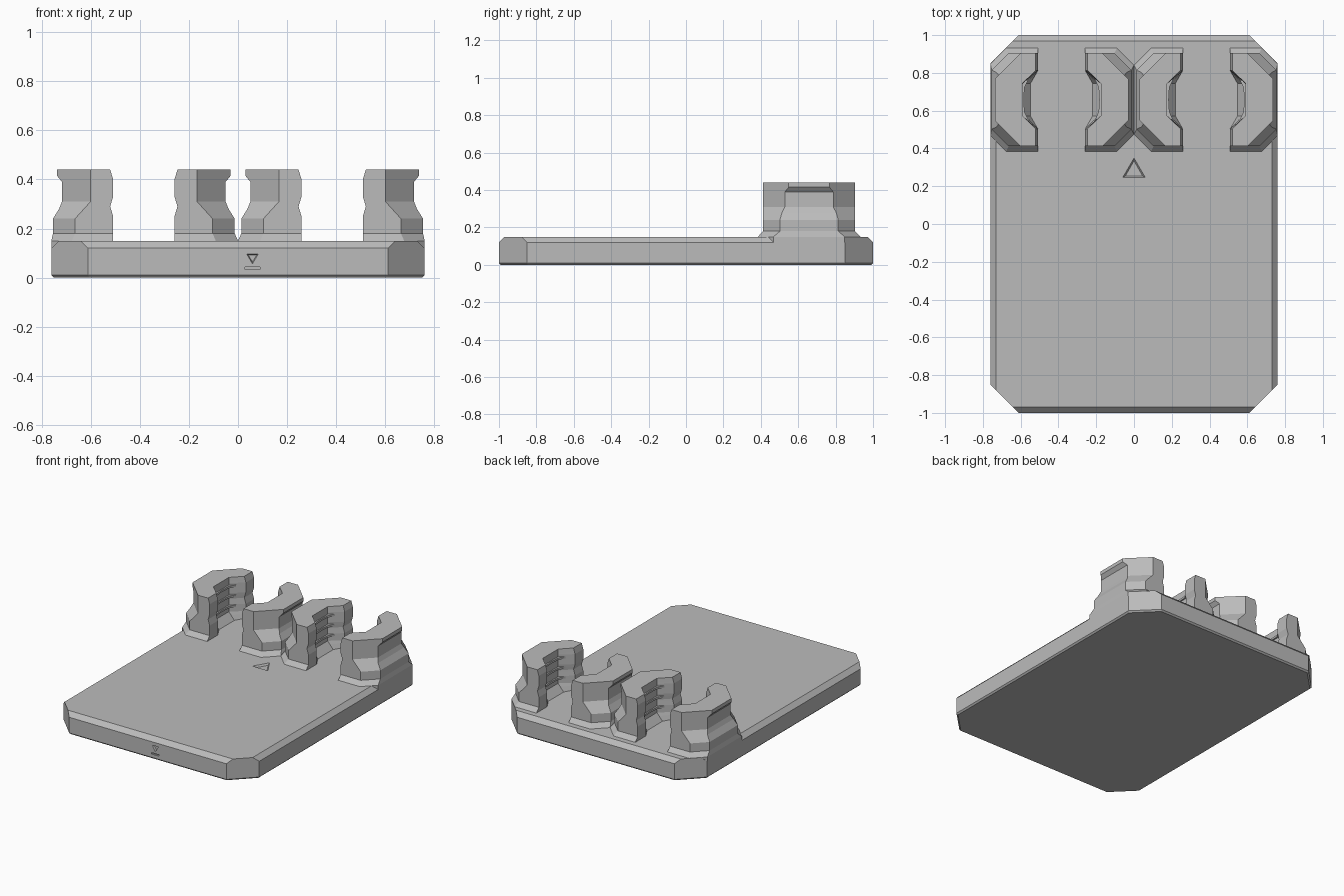
import bpy, bmesh

if "Cube" in bpy.data.objects:
    bpy.data.objects.remove(bpy.data.objects["Cube"])

grey = bpy.data.materials.new("grey plastic")
grey.diffuse_color = (0.5, 0.5, 0.5, 1)
grey.use_nodes = True
grey.node_tree.nodes["Principled BSDF"].inputs["Base Color"].default_value = grey.diffuse_color


def loft(name, rows):
    """Skin closed rings that share a point count, with capped ends."""
    bm = bmesh.new()
    rings = [[bm.verts.new(p) for p in row] for row in rows]
    n = len(rings[0])
    for a, b in zip(rings, rings[1:]):
        for i in range(n):
            j = (i + 1) % n
            bm.faces.new((a[i], a[j], b[j], b[i]))
    bm.faces.new(rings[0])
    bm.faces.new(rings[-1])
    bmesh.ops.recalc_face_normals(bm, faces=bm.faces)
    mesh = bpy.data.meshes.new(name)
    bm.to_mesh(mesh)
    bm.free()
    mesh.materials.append(grey)
    obj = bpy.data.objects.new(name, mesh)
    bpy.context.collection.objects.link(obj)
    return obj


def at(z, profile):
    """Read a piecewise linear profile of (height, offset) points."""
    if z <= profile[0][0]:
        return profile[0][1]
    for (z0, v0), (z1, v1) in zip(profile, profile[1:]):
        if z <= z1:
            return v0 + (v1 - v0) * (z - z0) / (z1 - z0)
    return profile[-1][1]


# Base plate: cut corners, bevelled upper edges, small lower chamfer
def plate_ring(z, inset, cut):
    x, y = 0.76 - inset, 1 - inset
    q = [(x, cut - x), (cut - y, y)]
    pts = q + [(-a, b) for a, b in q[::-1]]
    pts += [(-a, -b) for a, b in pts]
    return [(a, b, z) for a, b in pts]


base = loft("base_plate", [plate_ring(0, 0.01, 1.596), plate_ring(0.01, 0, 1.61),
                           plate_ring(0.12, 0, 1.61), plate_ring(0.15, 0.03, 1.61)])


# Engraved direction marks
def engrave(name, outer, inner, place):
    rows = [[place(a, b, d) for a, b in pts]
            for pts, d in ((outer, -0.002), (inner, 0.012))]
    cutter = loft(name, rows)
    cutter.hide_render = True
    cutter.display_type = 'WIRE'
    mod = base.modifiers.new(name, 'BOOLEAN')
    mod.operation = 'DIFFERENCE'
    mod.solver = 'EXACT'
    mod.object = cutter


engrave("top_arrow_cutter",
        [(-0.062, 0.245), (0.062, 0.245), (0, 0.352)],
        [(-0.046, 0.254), (0.046, 0.254), (0, 0.334)],
        lambda a, b, d: (a, b, 0.15 - d))
engrave("front_arrow_cutter",
        [(0.034, 0.097), (0.084, 0.097), (0.059, 0.055)],
        [(0.042, 0.092), (0.076, 0.092), (0.059, 0.064)],
        lambda a, b, d: (a, -1 + d, b))
bar = [(0.029, 0.033), (0.089, 0.033), (0.089, 0.043), (0.029, 0.043)]
engrave("front_bar_cutter", bar, bar, lambda a, b, d: (a, -1 + d, b))

# Clip jaw: offsets from the middle of a pair, by height
CENTRE_X, CENTRE_Y = 0.3835, 0.658
OUTER = [(0.18, 0.37), (0.24, 0.37), (0.28, 0.345), (0.31, 0.333),
         (0.39, 0.333), (0.415, 0.3535), (0.44, 0.3535)]
CHAMFER = [(0.15, 0.293), (0.18, 0.28), (0.24, 0.28), (0.31, 0.2165)]
LIP = [(0.25, 0.125), (0.29, 0.137), (0.33, 0.125), (0.40, 0.125), (0.44, 0.137)]
POCKET = [(0.15, 0.165), (0.20, 0.208)]
DEPTH = [(0.15, 0.274), (0.18, 0.246)]
HEIGHTS = (0.11, 0.15, 0.18, 0.20, 0.24, 0.25, 0.28, 0.29, 0.31, 0.33, 0.39, 0.40, 0.415, 0.44)


def jaw_ring(z, foot):
    out = foot if z < 0.17 else at(z, OUTER)
    ch, lip, pocket, half = (at(z, p) for p in (CHAMFER, LIP, POCKET, DEPTH))
    corner = half - (out - ch)
    side = [(lip, 0.155), (lip, half), (ch, half), (out, corner)]
    return ([(pocket, 0.085)] + side + [(u, -v) for u, v in side[::-1]]
            + [(pocket, -0.085)])


for cx, pair in ((-CENTRE_X, "left"), (CENTRE_X, "right")):
    for s, which in ((-1, "a"), (1, "b")):
        is_edge = cx * s > 0
        foot = 0.3765 if is_edge else 0.3835
        loft(f"{pair}_jaw_{which}",
             [[(cx + s * u, CENTRE_Y + v, z) for u, v in jaw_ring(z, foot)]
              for z in HEIGHTS])
        # Thin grip ribs inside the pocket
        rib = [(0.215, 0.09), (0.172, 0.115), (0.196, 0.065), (0.2, 0),
               (0.196, -0.065), (0.172, -0.115), (0.215, -0.09)]
        for k, z in enumerate((0.24, 0.31, 0.38)):
            loft(f"{pair}_jaw_{which}_rib_{k + 1}",
                 [[(cx + s * u, CENTRE_Y + v, z + h) for u, v in rib]
                  for h in (-0.007, 0.007)])
